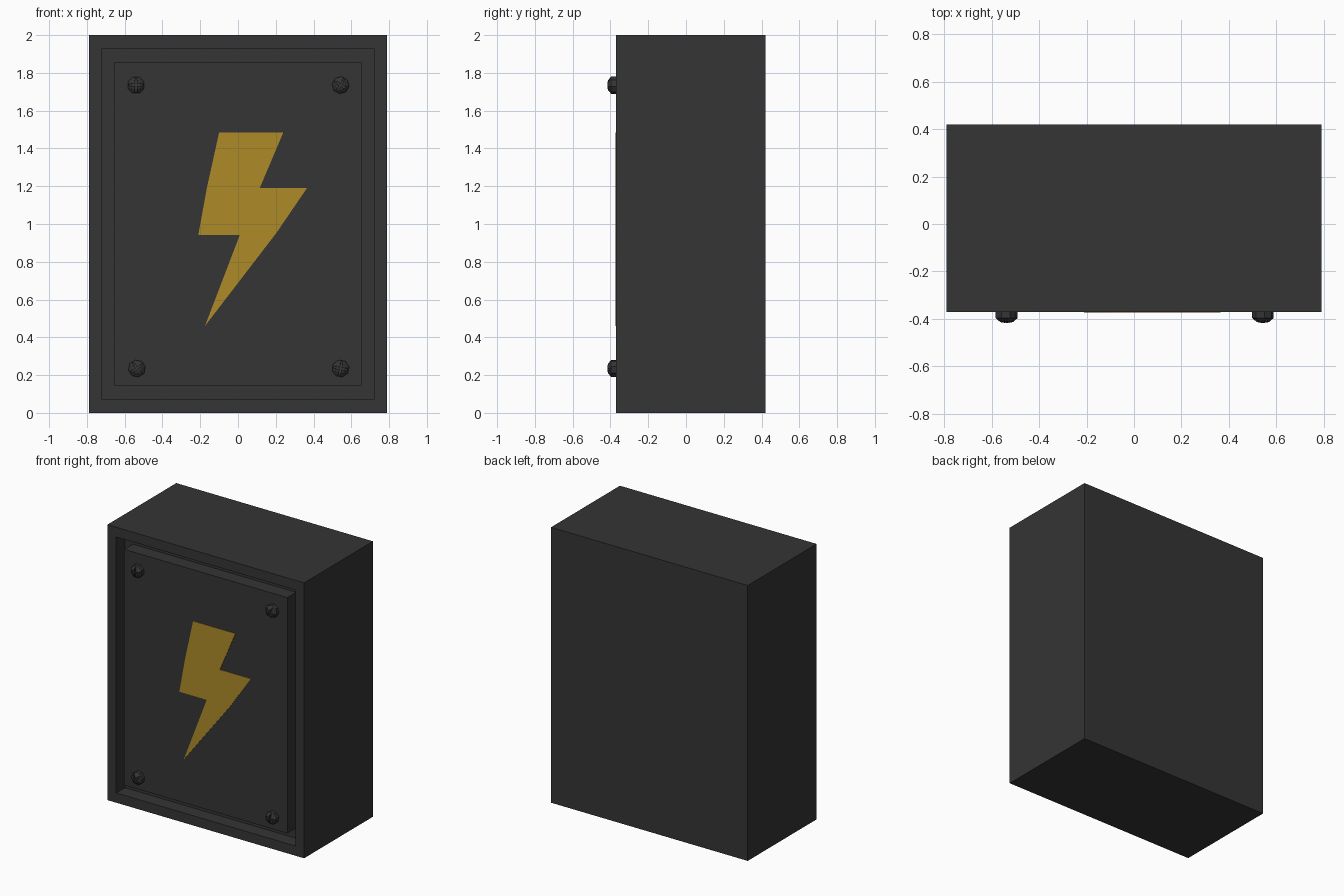
import bpy, bmesh, math
from mathutils import Vector, Matrix

if "Cube" in bpy.data.objects:
    bpy.data.objects.remove(bpy.data.objects["Cube"])

FRONT, BACK = -0.37, 0.42
RECESS = 0.10


def material(name, rgb):
    m = bpy.data.materials.new(name)
    m.diffuse_color = (*rgb, 1)
    m.use_nodes = True
    m.node_tree.nodes["Principled BSDF"].inputs["Base Color"].default_value = m.diffuse_color
    return m


dark = material("dark_metal", (0.035, 0.035, 0.035))
yellow = material("warning_yellow", (0.42, 0.26, 0.022))


def finish(bm, name, mat):
    bmesh.ops.recalc_face_normals(bm, faces=bm.faces)
    me = bpy.data.meshes.new(name)
    bm.to_mesh(me)
    bm.free()
    me.materials.append(mat)
    ob = bpy.data.objects.new(name, me)
    bpy.context.collection.objects.link(ob)
    return ob


def add_box(bm, lo, hi):
    lo, hi = Vector(lo), Vector(hi)
    mat = Matrix.Translation((lo + hi) / 2) @ Matrix.Diagonal((*(hi - lo), 1))
    bmesh.ops.create_cube(bm, size=1, matrix=mat)


# Cabinet body: box with a recessed front
bm = bmesh.new()
add_box(bm, (-0.79, FRONT, 0), (0.79, BACK, 2))
bm.normal_update()
front = min(bm.faces, key=lambda f: f.calc_center_median().y)
bmesh.ops.inset_region(bm, faces=[front], thickness=0.10)
pocket = bmesh.ops.extrude_face_region(bm, geom=[front])["geom"]
bmesh.ops.delete(bm, geom=[front], context='FACES')
bmesh.ops.translate(bm, vec=(0, RECESS, 0),
                    verts=[v for v in pocket if isinstance(v, bmesh.types.BMVert)])
finish(bm, "cabinet_body", dark)

# Door panel, flush with the rim and separated by a groove
bm = bmesh.new()
add_box(bm, (-0.655, FRONT, 0.145), (0.655, FRONT + RECESS, 1.857))
finish(bm, "door_panel", dark)

# Lightning symbol lying on the panel
outline = [(-0.10, 1.485), (0.24, 1.485), (0.115, 1.19), (0.365, 1.19), (0.205, 0.955),
           (-0.175, 0.46), (0.01, 0.943), (-0.21, 0.943), (-0.165, 1.19)]
bm = bmesh.new()
face = bm.faces.new([bm.verts.new((x, FRONT - 0.003, z)) for x, z in outline])
ext = bmesh.ops.extrude_face_region(bm, geom=[face])["geom"]
bmesh.ops.translate(bm, vec=(0, 0.005, 0),
                    verts=[v for v in ext if isinstance(v, bmesh.types.BMVert)])
finish(bm, "lightning_symbol", yellow)


# Cross-head screws: eight-sided lathe profile with two slots cut out
def screw(name, x, z, angle):
    bm = bmesh.new()
    rings = []
    for r, y in [(0.046, 0.01), (0.046, -0.026), (0.026, -0.043)]:
        rings.append([bm.verts.new((r * math.cos(a), y, r * math.sin(a)))
                      for a in (math.tau * (i + 0.5) / 8 for i in range(8))])
    for a, b in zip(rings, rings[1:]):
        for i in range(8):
            j = (i + 1) % 8
            bm.faces.new((a[i], a[j], b[j], b[i]))
    bm.faces.new(rings[0])
    tip = bm.verts.new((0, -0.048, 0))
    for i in range(8):
        bm.faces.new((rings[-1][i], rings[-1][(i + 1) % 8], tip))
    ob = finish(bm, name, dark)
    for w, h in ((0.06, 0.005), (0.005, 0.06)):
        bm = bmesh.new()
        add_box(bm, (-w, -0.08, -h), (w, -0.031, h))
        cutter = finish(bm, "slot_cutter", dark)
        cutter.hide_render = True
        mod = ob.modifiers.new("slot", 'BOOLEAN')
        mod.operation, mod.solver, mod.object = 'DIFFERENCE', 'EXACT', cutter
        bpy.context.view_layer.objects.active = ob
        bpy.ops.object.modifier_apply(modifier=mod.name)
        bpy.data.objects.remove(cutter)
    ob.location = (x, FRONT, z)
    ob.rotation_euler.y = math.radians(angle)


screw("screw_top_left", -0.54, 1.735, 0)
screw("screw_top_right", 0.543, 1.735, 30)
screw("screw_bottom_left", -0.535, 0.235, 55)
screw("screw_bottom_right", 0.543, 0.235, 10)
